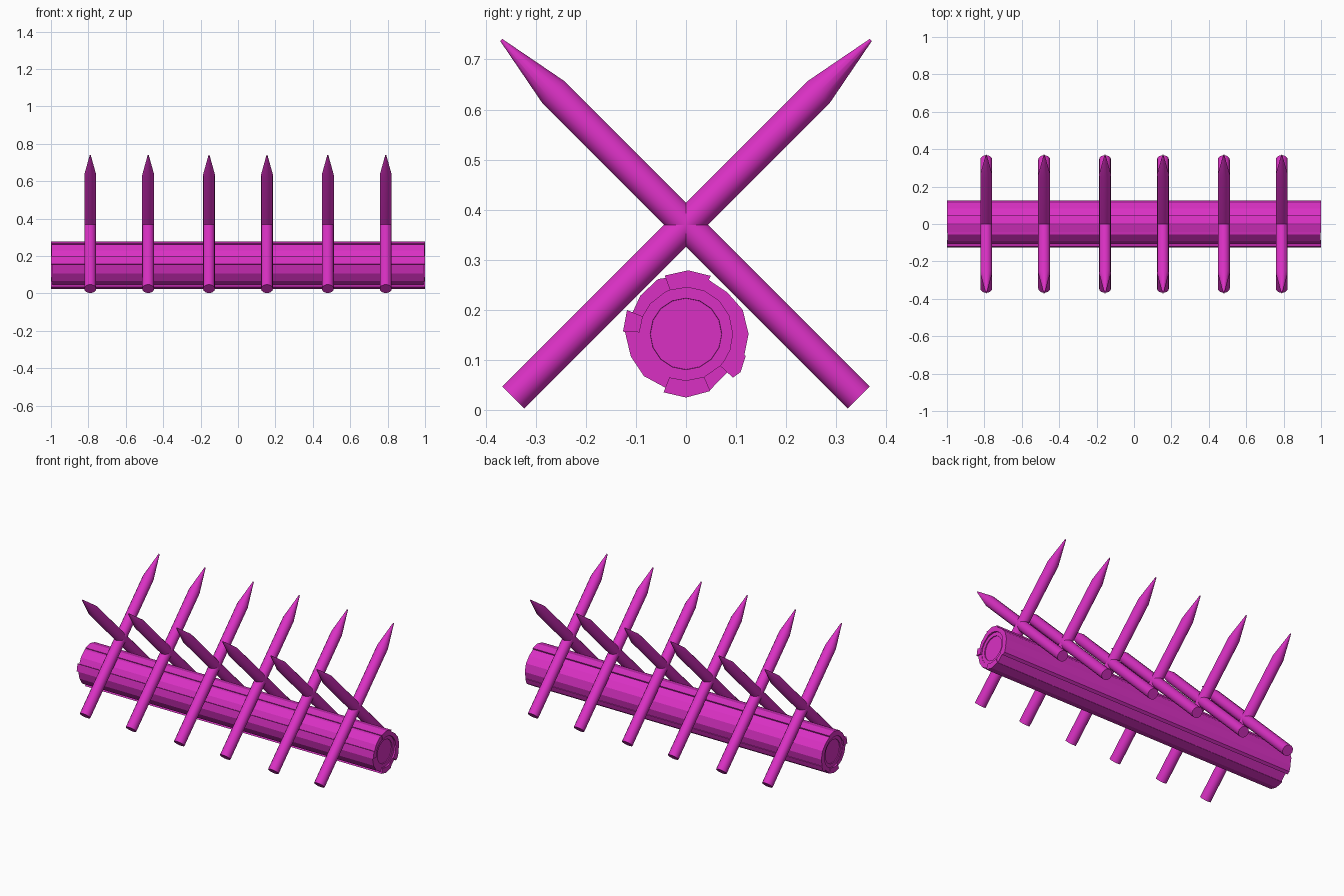
import bpy, bmesh
from math import sin, cos, radians, pi
from mathutils import Vector

if "Cube" in bpy.data.objects:
    bpy.data.objects.remove(bpy.data.objects["Cube"])

mat = bpy.data.materials.new("magenta")
mat.diffuse_color = (0.70, 0.03, 0.55, 1)
mat.use_nodes = True
mat.node_tree.nodes["Principled BSDF"].inputs["Base Color"].default_value = mat.diffuse_color
LOG_Z = 0.152


def finish(bm, name, smooth=False):
    bmesh.ops.recalc_face_normals(bm, faces=bm.faces[:])
    me = bpy.data.meshes.new(name)
    bm.to_mesh(me)
    bm.free()
    me.materials.append(mat)
    ob = bpy.data.objects.new(name, me)
    bpy.context.collection.objects.link(ob)
    if smooth:
        bpy.ops.object.select_all(action='DESELECT')
        bpy.context.view_layer.objects.active = ob
        ob.select_set(True)
        bpy.ops.object.shade_smooth_by_angle(angle=radians(35))
    return ob


def lathe(name, origin, axis, side, profile, n, smooth=False):
    """Rings of (distance along axis, radius), capped at both ends."""
    bm = bmesh.new()
    up = axis.cross(side)
    rings = [[bm.verts.new(origin + axis * d + (side * cos(2 * pi * i / n) + up * sin(2 * pi * i / n)) * r)
              for i in range(n)] for d, r in profile]
    for a, b in zip(rings, rings[1:]):
        for i in range(n):
            j = (i + 1) % n
            bm.faces.new((a[i], a[j], b[j], b[i]))
    bm.faces.new(rings[0])
    bm.faces.new(rings[-1])
    return finish(bm, name, smooth)


# log core with a slightly stepped growth ring on each end
lathe("log_core", Vector((0, 0, LOG_Z)), Vector((1, 0, 0)), Vector((0, 1, 0)),
      [(-0.985, 0.071), (-0.99, 0.0715), (-0.99, 0.097), (0.99, 0.097), (0.99, 0.0715), (0.985, 0.071)], 16)


# bark plates: long curved strips of differing height and length
def bark_plate(name, points, half):
    bm = bmesh.new()
    prof = [(a, r) for a, r in points] + [(a, 0.093) for a, r in reversed(points)]
    ends = [[bm.verts.new((x, r * cos(radians(a)), LOG_Z + r * sin(radians(a)))) for a, r in prof]
            for x in (-half, half)]
    n, m = len(prof), len(points)
    for i in range(n):
        j = (i + 1) % n
        bm.faces.new((ends[0][i], ends[0][j], ends[1][j], ends[1][i]))
    for e in ends:
        for i in range(m - 1):
            bm.faces.new((e[i], e[i + 1], e[n - 2 - i], e[n - 1 - i]))
    finish(bm, name)


plates = [
    ([(-20, 0.124), (0, 0.125), (23, 0.123), (45, 0.117), (67, 0.117)], 1.0),
    ([(67, 0.126), (88, 0.127), (110, 0.124)], 1.0),
    ([(110, 0.119), (117, 0.123), (140, 0.119), (158, 0.115)], 0.996),
    ([(158, 0.127), (178, 0.126)], 1.0),
    ([(178, 0.122), (202, 0.119), (225, 0.119), (249, 0.115)], 0.992),
    ([(249, 0.125), (270, 0.127), (293, 0.124)], 1.0),
    ([(293, 0.122), (317, 0.113)], 0.996),
    ([(317, 0.128), (325, 0.133), (340, 0.127)], 1.0),
]
for k, (pts, half) in enumerate(plates):
    bark_plate(f"bark_plate_{k + 1}", pts, half)

# crossed pairs of sharpened stakes
for k, x in enumerate((-0.79, -0.48, -0.155, 0.155, 0.48, 0.79)):
    for s, label in ((1, "a"), (-1, "b")):
        axis = Vector((0, s, 1)).normalized()
        lathe(f"stake_{k + 1}{label}", Vector((x, -0.345 * s, 0.025)), axis, Vector((1, 0, 0)),
              [(0, 0.032), (0.862, 0.032), (1.01, 0.003)], 14, True)
